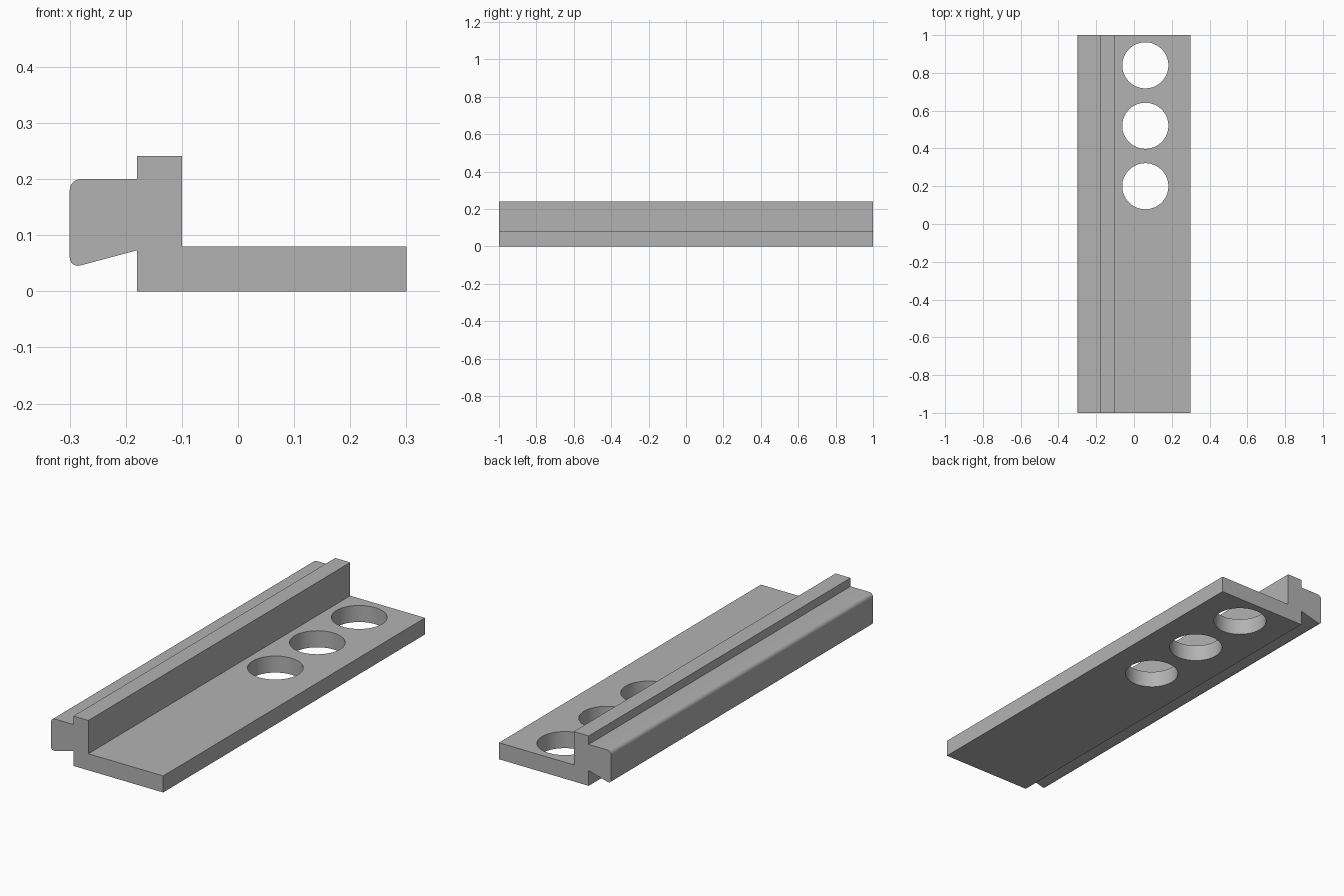
import bpy
import bmesh
from math import radians

cube = bpy.data.objects.get("Cube")
if cube:
    bpy.data.objects.remove(cube, do_unlink=True)

LENGTH = 2.0
GREY = (0.45, 0.45, 0.45, 1.0)

grey = bpy.data.materials.new("plain grey")
grey.use_nodes = True
grey.diffuse_color = GREY
grey.node_tree.nodes["Principled BSDF"].inputs["Base Color"].default_value = GREY


def make_object(name, bm):
    """Turn a bmesh into a linked object in the plain grey material."""
    bmesh.ops.recalc_face_normals(bm, faces=bm.faces)
    mesh = bpy.data.meshes.new(name)
    bm.to_mesh(mesh)
    bm.free()
    mesh.materials.append(grey)
    obj = bpy.data.objects.new(name, mesh)
    bpy.context.collection.objects.link(obj)
    return obj


# Rail: base plate, upright rib and side ledge as one extruded section
section = [(-0.18, 0), (0.3, 0), (0.3, 0.08), (-0.1, 0.08), (-0.1, 0.241),
           (-0.18, 0.241), (-0.18, 0.2), (-0.3, 0.2), (-0.3, 0.041), (-0.18, 0.073)]
bm = bmesh.new()
end = bm.faces.new([bm.verts.new((x, -LENGTH / 2, z)) for x, z in section])
swept = bmesh.ops.extrude_face_region(bm, geom=[end], use_keep_orig=True)["geom"]
bmesh.ops.translate(bm, vec=(0, LENGTH, 0),
                    verts=[v for v in swept if isinstance(v, bmesh.types.BMVert)])
bmesh.ops.recalc_face_normals(bm, faces=bm.faces)

# Rounded outer edges of the ledge
outer = [e for e in bm.edges if all(v.co.x < -0.29 for v in e.verts)
         and e.calc_length() > 1]
bmesh.ops.bevel(bm, geom=outer, offset=0.02, offset_type='OFFSET', segments=8,
                profile=0.5, affect='EDGES')
rail = make_object("slotted_rail", bm)

# Round through-holes in the base plate
bm = bmesh.new()
for y in (0.2, 0.52, 0.84):
    made = bmesh.ops.create_cone(bm, cap_ends=True, segments=64, radius1=0.122,
                                 radius2=0.122, depth=0.2)
    bmesh.ops.translate(bm, verts=made["verts"], vec=(0.06, y, 0.04))
cutter = make_object("hole_cutter", bm)
cutter.hide_render = True

cut = rail.modifiers.new("holes", 'BOOLEAN')
cut.operation = 'DIFFERENCE'
cut.solver = 'EXACT'
cut.object = cutter
bpy.ops.object.select_all(action='DESELECT')
rail.select_set(True)
bpy.context.view_layer.objects.active = rail
bpy.ops.object.modifier_apply(modifier=cut.name)
bpy.data.objects.remove(cutter, do_unlink=True)
bpy.ops.object.shade_smooth_by_angle(angle=radians(14))
